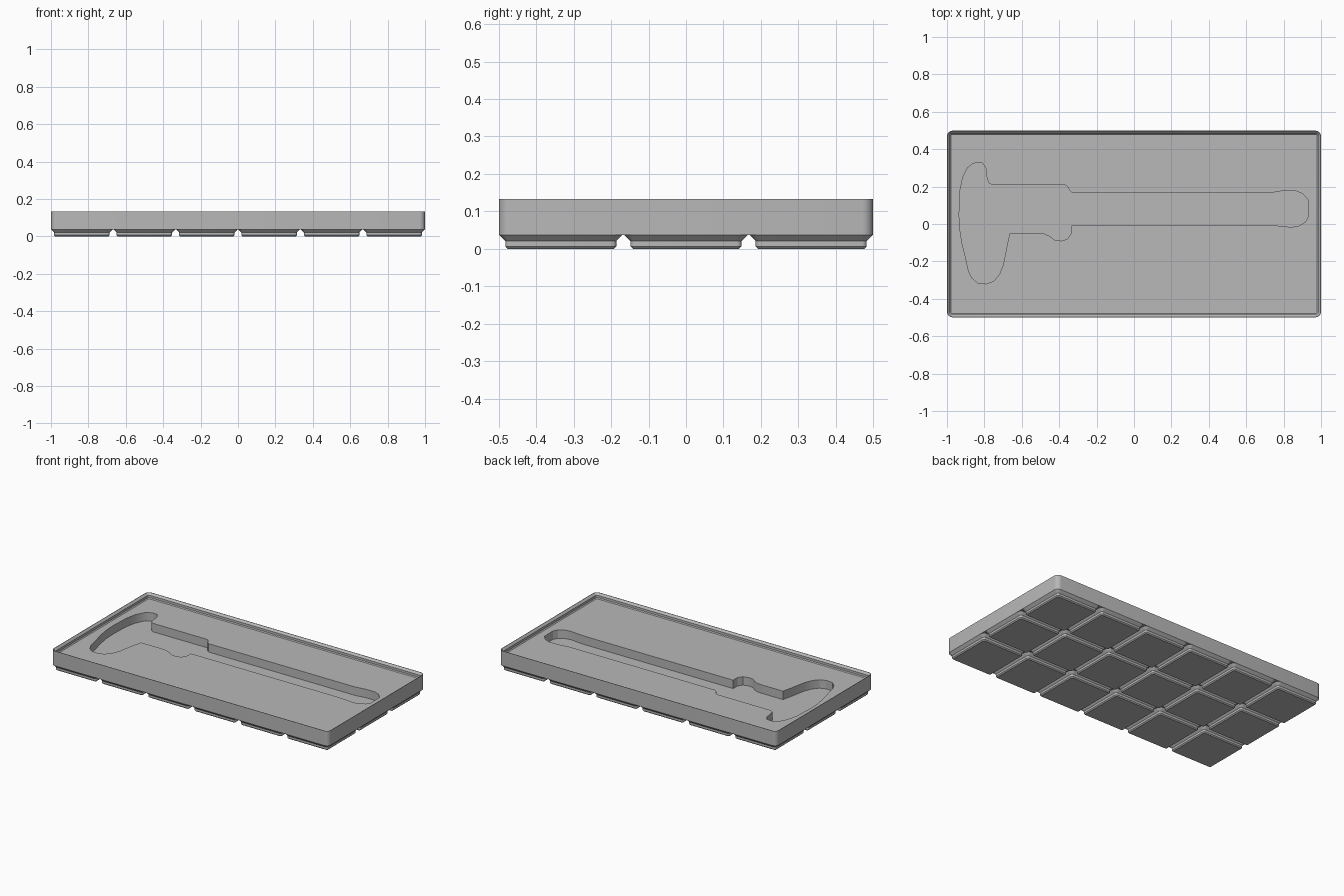
import bpy
import bmesh
import math

MM = 2 / 251.5          # one millimetre in scene units
PITCH = 42              # spacing of the feet
HALF_X, HALF_Y = 125.75, 62.75
RIM, FLOOR, BASE, POCKET = 16.8, 12.6, 4.75, 5.7

cube = bpy.data.objects.get("Cube")
if cube:
    bpy.data.objects.remove(cube, do_unlink=True)

grey = bpy.data.materials.new("plain grey")
grey.use_nodes = True
colour = (0.48, 0.48, 0.48, 1)
grey.diffuse_color = colour
grey.node_tree.nodes["Principled BSDF"].inputs["Base Color"].default_value = colour


def rounded_rect(hx, hy, radius, steps=6):
    """Outline of a rectangle with rounded corners, counter-clockwise."""
    points = []
    for i, (sx, sy) in enumerate([(1, 1), (-1, 1), (-1, -1), (1, -1)]):
        for k in range(steps + 1):
            a = math.pi / 2 * (i + k / steps)
            points.append((sx * (hx - radius) + radius * math.cos(a),
                           sy * (hy - radius) + radius * math.sin(a)))
    return points


def loft(name, sections, cap_end=True, centre=(0, 0)):
    """Join outlines (points, height) in millimetres into one skin."""
    bm = bmesh.new()
    rings = [[bm.verts.new(((x + centre[0]) * MM, (y + centre[1]) * MM, z * MM))
              for x, y in outline] for outline, z in sections]
    count = len(rings[0])
    for low, high in zip(rings, rings[1:]):
        for i in range(count):
            j = (i + 1) % count
            bm.faces.new((low[i], low[j], high[j], high[i]))
    bm.faces.new(rings[0][::-1])
    if cap_end:
        bm.faces.new(rings[-1])
    mesh = bpy.data.meshes.new(name)
    bm.to_mesh(mesh)
    bm.free()
    mesh.materials.append(grey)
    obj = bpy.data.objects.new(name, mesh)
    bpy.context.collection.objects.link(obj)
    return obj


def activate(obj):
    bpy.ops.object.select_all(action='DESELECT')
    obj.select_set(True)
    bpy.context.view_layer.objects.active = obj


def smooth(obj):
    activate(obj)
    bpy.ops.object.shade_smooth_by_angle(angle=math.radians(25))


# Tray body: straight outer wall, stepped stacking lip inside, flat floor
def inset(d, z):
    return rounded_rect(HALF_X - d, HALF_Y - d, 3.75 - d), z


tray = loft("tray_body", [
    inset(0, BASE), inset(0, RIM), inset(0.35, RIM), inset(1.9, RIM - 1.6),
    inset(1.9, FLOOR + 0.7), inset(2.6, FLOOR)])

# Hammer-shaped recess: head on the left, long handle to the right
OUTLINE = [
    (-.935, .05), (-.93, .18), (-.915, .25), (-.89, .3), (-.865, .32), (-.84, .33),
    (-.81, .325), (-.793, .3), (-.787, .25), (-.778, .22), (-.76, .21),
    (-.37, .21), (-.355, .2), (-.345, .18), (-.33, .166),
    (.73, .166), (.79, .176), (.86, .178), (.9, .163), (.93, .13),
    (.932, .04), (.915, .01), (.88, -.01), (.84, -.017), (.78, -.01), (.73, -.007),
    (-.335, -.007), (-.335, -.05), (-.355, -.08), (-.39, -.09), (-.425, -.085),
    (-.45, -.065), (-.48, -.052), (-.52, -.05), (-.665, -.05),
    (-.68, -.12), (-.7, -.22), (-.72, -.27), (-.75, -.305), (-.79, -.32),
    (-.835, -.315), (-.865, -.29), (-.885, -.25), (-.9, -.18), (-.92, -.1), (-.932, -.02)]
recess = [(x / MM, y / MM) for x, y in reversed(OUTLINE)]
cutter = loft("recess_cutter", [(recess, POCKET), (recess, RIM + 5)])
cutter.hide_render = True

cut = tray.modifiers.new("recess", 'BOOLEAN')
cut.operation = 'DIFFERENCE'
cut.solver = 'EXACT'
cut.object = cutter
activate(tray)
bpy.ops.object.modifier_apply(modifier=cut.name)
bpy.data.objects.remove(cutter, do_unlink=True)
smooth(tray)

# Grid of chamfered feet under the tray
FOOT = [(17.8, 0.8, 0), (18.6, 1.6, 0.8), (18.6, 1.6, 2.6), (20.75, 3.75, BASE)]
for row in range(3):
    for col in range(6):
        foot = loft(f"foot_{row + 1}_{col + 1}",
                    [(rounded_rect(h, h, r), z) for h, r, z in FOOT],
                    cap_end=False,
                    centre=((col - 2.5) * PITCH, (row - 1) * PITCH))
        smooth(foot)
